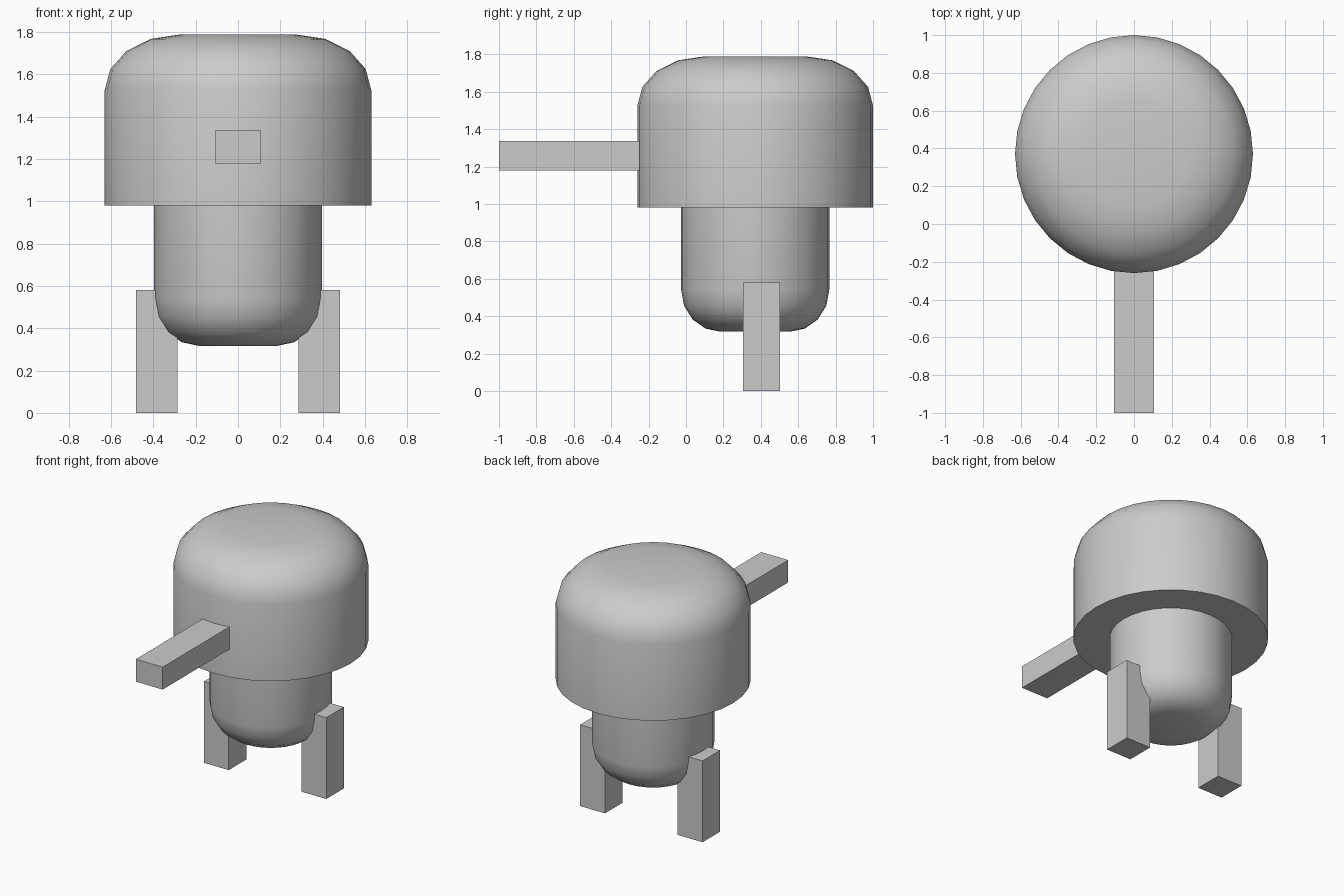
import bpy, bmesh
from math import sin, cos, pi

if "Cube" in bpy.data.objects:
    bpy.data.objects.remove(bpy.data.objects["Cube"])

CY = 0.37  # y of the round body's axis


def lathe(name, profile, sides=32):
    """Closed solid of revolution from (radius, z) points, listed bottom to top."""
    bm = bmesh.new()
    rings = [[bm.verts.new((r * cos(2 * pi * i / sides), CY + r * sin(2 * pi * i / sides), z))
              for i in range(sides)] for r, z in profile]
    for a, b in zip(rings, rings[1:]):
        for i in range(sides):
            j = (i + 1) % sides
            bm.faces.new((a[i], a[j], b[j], b[i]))
    bm.faces.new(rings[0][::-1])
    bm.faces.new(rings[-1])
    mesh = bpy.data.meshes.new(name)
    bm.to_mesh(mesh)
    bm.free()
    obj = bpy.data.objects.new(name, mesh)
    bpy.context.collection.objects.link(obj)
    bpy.ops.object.select_all(action='DESELECT')
    obj.select_set(True)
    bpy.context.view_layer.objects.active = obj
    bpy.ops.object.shade_smooth_by_angle()
    return obj


def rounded(r_flat, z_side, dr, dz, steps=4):
    """Elliptical shoulder from the vertical side to the flat end."""
    return [(r_flat + dr * cos(pi / 2 * k / steps), z_side + dz * sin(pi / 2 * k / steps))
            for k in range(steps + 1)]


def box(name, lo, hi):
    bpy.ops.mesh.primitive_cube_add(size=1, location=[(a + b) / 2 for a, b in zip(lo, hi)])
    obj = bpy.context.object
    obj.name = name
    obj.scale = [b - a for a, b in zip(lo, hi)]
    bpy.ops.object.transform_apply(location=False, rotation=False, scale=True)
    return obj


# Wide domed upper shell
lathe("upper_shell", [(0.63, 0.98)] + rounded(0.28, 1.526, 0.35, 0.262))

# Narrow lower body with rounded underside
lathe("lower_body", rounded(0.185, 0.54, 0.211, -0.223)[::-1] + [(0.396, 1.0)])

# Front arm
box("front_arm", (-0.106, -1.0, 1.178), (0.106, -0.1, 1.338))

# Two legs
for side, name in ((-1, "left_leg"), (1, "right_leg")):
    x = side * 0.385
    box(name, (x - 0.098, 0.305, 0), (x + 0.098, 0.503, 0.58))
